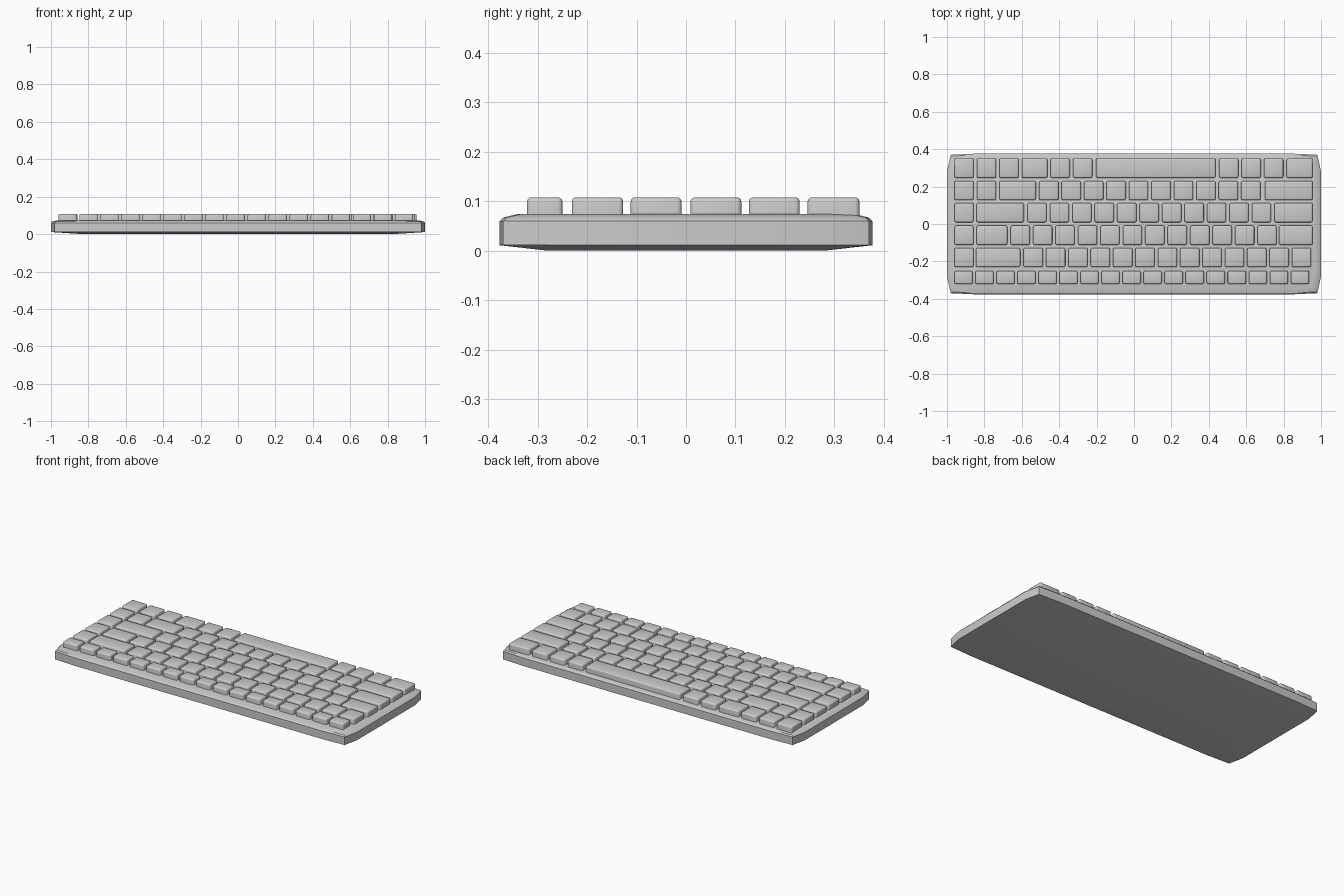
import bpy, bmesh, math

if "Cube" in bpy.data.objects:
    bpy.data.objects.remove(bpy.data.objects["Cube"])


def finish(bm, name, angle=35):
    bmesh.ops.recalc_face_normals(bm, faces=bm.faces)
    me = bpy.data.meshes.new(name)
    bm.to_mesh(me)
    bm.free()
    ob = bpy.data.objects.new(name, me)
    bpy.context.collection.objects.link(ob)
    bpy.ops.object.select_all(action='DESELECT')
    ob.select_set(True)
    bpy.context.view_layer.objects.active = ob
    bpy.ops.object.shade_smooth_by_angle(angle=math.radians(angle))
    return ob


# Case: slightly bulged outline, shallow dished underside, chamfered rim
def case_point(i, j):
    x = (-0.98, -0.83, 0.83, 0.98)[i]
    y = (-0.37, -0.28, 0.28, 0.37)[j]
    if i in (0, 3) and j in (1, 2):
        x = math.copysign(1.0, x)
    if j in (0, 3) and i in (1, 2):
        y = math.copysign(0.377, y)
    return x, y


bm = bmesh.new()
grid = {}
for i in range(4):
    for j in range(4):
        inner = i in (1, 2) and j in (1, 2)
        grid[i, j] = bm.verts.new((*case_point(i, j), 0.0 if inner else 0.011))
for i in range(3):
    for j in range(3):
        bm.faces.new([grid[i, j], grid[i, j + 1], grid[i + 1, j + 1], grid[i + 1, j]])

border = [(0, 0), (1, 0), (2, 0), (3, 0), (3, 1), (3, 2),
          (3, 3), (2, 3), (1, 3), (0, 3), (0, 2), (0, 1)]
ring = [grid[k] for k in border]
for inset, z in ((0, 0.06), (0.007, 0.067), (0.036, 0.074)):
    new = []
    for k in border:
        x, y = case_point(*k)
        new.append(bm.verts.new((x * (1 - inset), y * (1 - inset / 0.377), z)))
    for a in range(12):
        b = (a + 1) % 12
        bm.faces.new([ring[a], ring[b], new[b], new[a]])
    ring = new
bm.faces.new(ring)
finish(bm, "case", 30)


# Keys: rounded boxes, one object per row
def key_row(name, y0, y1, keys):
    bm = bmesh.new()
    z0, z1 = 0.066, 0.108
    for x0, x1 in keys:
        vs = bmesh.ops.create_cube(bm, size=1)['verts']
        for v in vs:
            v.co.x = x0 if v.co.x < 0 else x1
            v.co.y = y0 if v.co.y < 0 else y1
            v.co.z = z0 if v.co.z < 0 else z1
    edges = [e for e in bm.edges if max(v.co.z for v in e.verts) > z0 + 0.01]
    bmesh.ops.bevel(bm, geom=edges, offset=0.009, segments=3,
                    profile=0.5, affect='EDGES')
    finish(bm, name, 40)


def run(start, count, pitch=0.12, width=0.103):
    return [(start + n * pitch, start + n * pitch + width) for n in range(count)]


L, R = -0.96, 0.955          # outer limits of the key field
esc = [(L, L + 0.103)]       # single key at the left of each row

key_row("function_keys", -0.322, -0.25, run(L, 17, 0.1124, 0.097))
key_row("number_keys", -0.231, -0.127,
        esc + [(-0.846, -0.608)] + run(-0.59, 13, 0.1195))
key_row("upper_letter_keys", -0.112, -0.009,
        esc + [(-0.842, -0.677)] + run(-0.66, 12) + [(0.775, R)])
key_row("home_letter_keys", 0.009, 0.112,
        esc + [(-0.842, -0.588)] + run(-0.57, 11) + [(0.75, R)])
key_row("lower_letter_keys", 0.127, 0.23,
        run(L, 2) + [(-0.72, -0.525)] + run(-0.507, 10) + [(0.7, R)])
key_row("space_row_keys", 0.246, 0.351,
        run(L, 3) + [(-0.6, -0.463)] + run(-0.446, 2)
        + [(-0.203, 0.436)] + run(0.455, 3) + [(0.816, R)])
